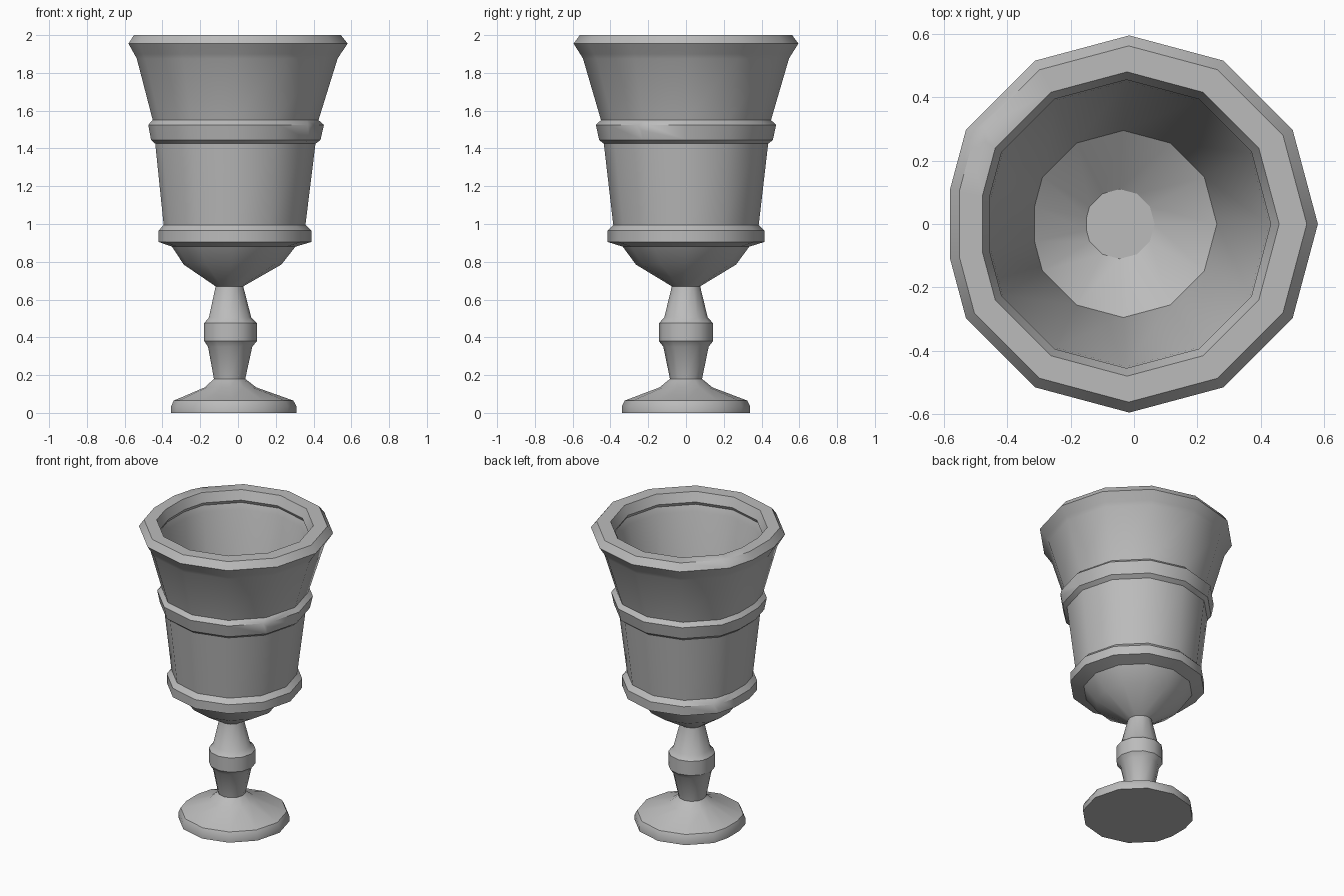
import bpy
import bmesh
from math import cos, sin, pi, radians
from mathutils import Vector

cube = bpy.data.objects.get("Cube")
if cube:
    bpy.data.objects.remove(cube)

stone = bpy.data.materials.new("worn grey")
stone.use_nodes = True
GREY = (0.5, 0.5, 0.5, 1)
stone.diffuse_color = GREY
stone.node_tree.nodes["Principled BSDF"].inputs["Base Color"].default_value = GREY

AXIS_X = -0.052   # axis the section grows from
SHIFT = 0.0625    # section sits slightly toward +x
FLAT = 0.95       # the -x corner is cut flat here


def section():
    """Unit twelve-sided outline with its -x corner sliced off."""
    pts = []
    for i in range(12):
        a = i * pi / 6
        if i == 6:
            y = (1 - FLAT) / (1 - cos(pi / 6)) * sin(pi / 6)
            pts += [(-FLAT, y), (-FLAT, -y)]
        else:
            pts.append((cos(a), sin(a)))
    return [(x + SHIFT, y) for x, y in pts]


def ring_point(r, z, u):
    return Vector((AXIS_X + r * u[0], r * u[1], z))


def turned(name, profile, cap_start=False, cap_end=False, chips=()):
    """Loft the outline through (radius, height) pairs; chips = (ring, corner, size)."""
    outline = section()
    bm = bmesh.new()
    rings = [[bm.verts.new(ring_point(r, z, u)) for u in outline] for r, z in profile]
    n = len(outline)
    for low, high in zip(rings, rings[1:]):
        for i in range(n):
            j = (i + 1) % n
            bm.faces.new((low[i], low[j], high[j], high[i]))
    if cap_start:
        bm.faces.new(rings[0][::-1])
    if cap_end:
        bm.faces.new(rings[-1])
    # Knock off single corners
    for ring, corner, size in chips:
        bmesh.ops.bevel(bm, geom=[rings[ring][corner]], offset=size,
                        offset_type='OFFSET', segments=1, profile=0.5,
                        affect='VERTICES')
    mesh = bpy.data.meshes.new(name)
    bm.to_mesh(mesh)
    bm.free()
    mesh.materials.append(stone)
    obj = bpy.data.objects.new(name, mesh)
    bpy.context.collection.objects.link(obj)
    bpy.ops.object.select_all(action='DESELECT')
    obj.select_set(True)
    bpy.context.view_layer.objects.active = obj
    bpy.ops.object.shade_smooth_by_angle(angle=radians(34))
    return obj


# Foot
turned("foot", [(0.34, 0), (0.34, 0.035), (0.325, 0.065), (0.14, 0.135), (0.085, 0.18)],
       cap_start=True)

# Stem with its collar
turned("stem", [(0.085, 0.18), (0.12, 0.35), (0.143, 0.38), (0.143, 0.475),
                (0.115, 0.505), (0.075, 0.67)])

# Cup: outside from the stem up to the rim, then down the inside to the floor
outside = [
    (0.075, 0.67), (0.265, 0.785), (0.335, 0.88), (0.415, 0.905),   # bowl
    (0.415, 0.965), (0.385, 0.995),                                 # lower ring
    (0.435, 1.425), (0.46, 1.445), (0.477, 1.525), (0.45, 1.55),    # middle band
    (0.545, 1.875), (0.56, 1.9), (0.595, 1.955), (0.562, 2.0),      # rim
]
inside = [(0.48, 2.0), (0.455, 1.94), (0.465, 1.92), (0.45, 1.88),
          (0.295, 0.94), (0.11, 0.81)]
turned("cup", outside + inside, cap_end=True,
       chips=[(13, 5, 0.04), (8, 12, 0.03), (4, 5, 0.03)])
